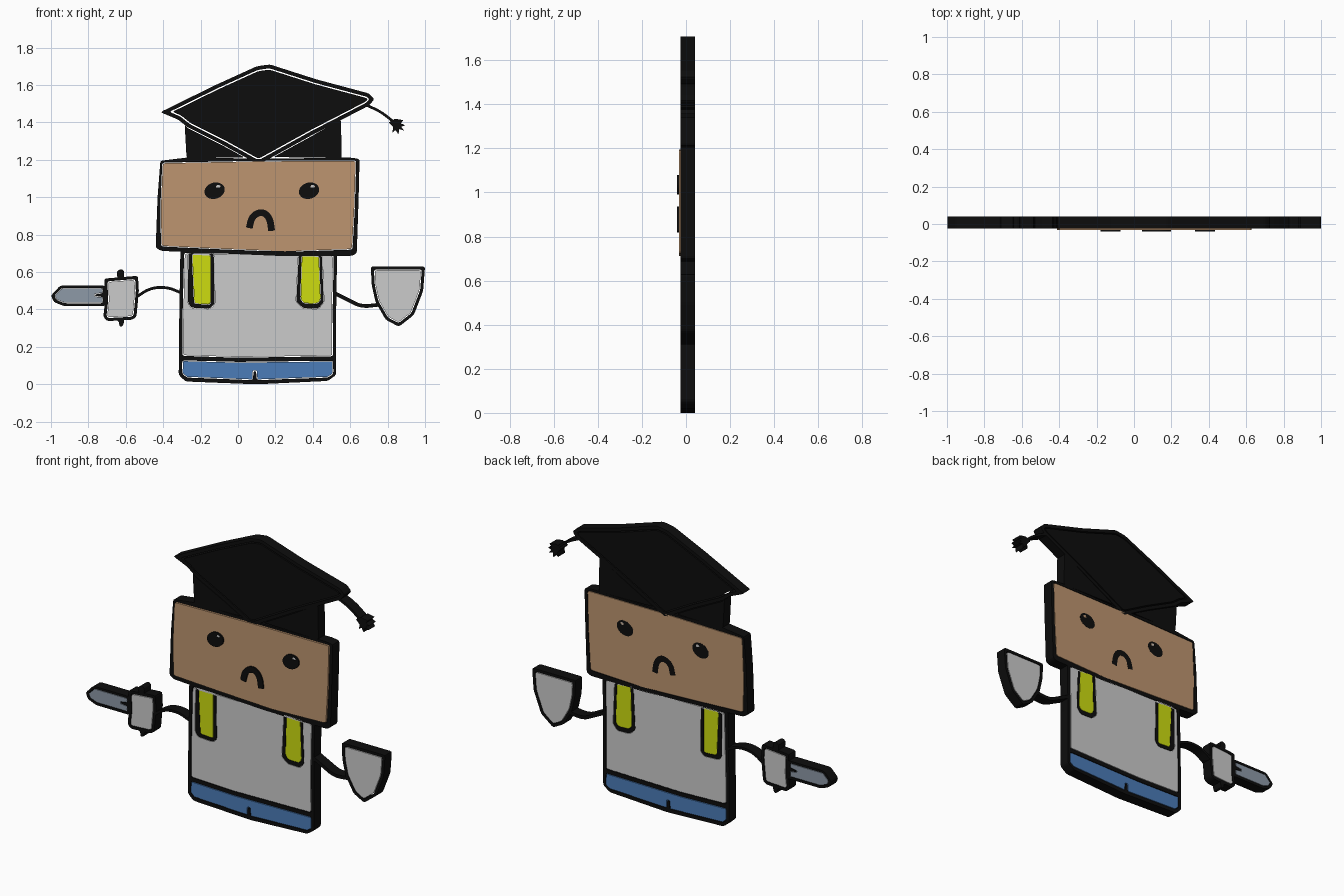
import bpy, math
from mathutils import Vector, Matrix

if "Cube" in bpy.data.objects:
    bpy.data.objects.remove(bpy.data.objects["Cube"])

FRONT, BACK = -0.025, 0.04


def mat(name, r, g, b):
    m = bpy.data.materials.new(name)
    m.diffuse_color = (r, g, b, 1)
    m.use_nodes = True
    m.node_tree.nodes["Principled BSDF"].inputs["Base Color"].default_value = m.diffuse_color
    return m


INK = mat("ink", .004, .004, .004)
TAN = mat("tan", .51, .30, .16)
LIME = mat("lime", .61, .72, .005)
BLUE = mat("blue", .07, .20, .48)
SLATE = mat("slate", .27, .32, .39)


def inset(pts, d):
    """Move every edge of a closed outline inwards by d."""
    p = [Vector(q) for q in pts]
    n = len(p)
    area = sum(p[i - 1].x * p[i].y - p[i].x * p[i - 1].y for i in range(n))
    s = 1 if area > 0 else -1
    out = []
    for i in range(n):
        a, b = (p[i] - p[i - 1]).normalized(), (p[(i + 1) % n] - p[i]).normalized()
        na, nb = Vector((-a.y, a.x)) * s, Vector((-b.y, b.x)) * s
        out.append(p[i] + (na + nb) * (d / max(.3, 1 + na.dot(nb))))
    return out


def rounded(pts, r):
    """Bevel the corners of a closed outline."""
    p = [Vector(q) for q in pts]
    out = []
    for i, c in enumerate(p):
        u, v = p[i - 1] - c, p[(i + 1) % len(p)] - c
        a = c + u.normalized() * min(r, u.length * .4)
        b = c + v.normalized() * min(r, v.length * .4)
        out += [a, (a + b + 2 * c) / 4, b]
    return out


def slab(name, loops, material=None, front=FRONT, back=BACK, r=.012):
    """Extrude outlines (nested loops become holes) between two depths."""
    cu = bpy.data.curves.new(name, 'CURVE')
    cu.dimensions, cu.fill_mode = '2D', 'BOTH'
    cu.extrude = (back - front) / 2
    for loop in loops:
        pts = rounded(loop, r)
        sp = cu.splines.new('POLY')
        sp.points.add(len(pts) - 1)
        for q, c in zip(sp.points, pts):
            q.co = (c[0], c[1], 0, 1)
        sp.use_cyclic_u = True
    tmp = bpy.data.objects.new(name + "_tmp", cu)
    bpy.context.collection.objects.link(tmp)
    dg = bpy.context.evaluated_depsgraph_get()
    me = bpy.data.meshes.new_from_object(tmp.evaluated_get(dg))
    bpy.data.objects.remove(tmp)
    me.transform(Matrix.Translation((0, (front + back) / 2, 0)) @ Matrix.Rotation(math.pi / 2, 4, 'X'))
    me.shade_flat()
    me.materials.clear()
    if material:
        me.materials.append(material)
    ob = bpy.data.objects.new(name, me)
    bpy.context.collection.objects.link(ob)
    return ob


def stroke(name, path, w, **kw):
    """Brush stroke of width w along a smoothed open path."""
    p = [Vector(q) for q in path]
    for _ in range(2):
        mid = []
        for a, b in zip(p, p[1:]):
            mid += [a.lerp(b, .25), a.lerp(b, .75)]
        p = [p[0]] + mid + [p[-1]]
    left, right = [], []
    for i, c in enumerate(p):
        t = (p[min(i + 1, len(p) - 1)] - p[max(i - 1, 0)]).normalized()
        nrm = Vector((-t.y, t.x)) * w / 2
        left.append(c + nrm)
        right.append(c - nrm)
    return slab(name, [left + right[::-1]], INK, **kw)


def inked(name, outer, w, material, gap=.004):
    """Outlined panel: ink border plus the panel inside it."""
    slab(name + "_outline", [outer, inset(outer, w)], INK)
    slab(name, [inset(outer, w + gap)], material)


# head: ink frame and raised face panel
head_outer = [(-.415, 1.195), (-.25, 1.215), (.1, 1.205), (.6, 1.212), (.65, 1.205), (.645, 1.0),
              (.635, .70), (.61, .687), (.25, .685), (-.1, .70), (-.41, .713), (-.44, .73), (-.43, 1.0)]
head_hole = [(-.405, 1.185), (.1, 1.195), (.632, 1.197), (.625, .95), (.612, .72),
             (.25, .708), (-.1, .722), (-.412, .737), (-.415, .95)]
slab("head_outline", [head_outer, head_hole], INK)
slab("face", [inset(head_hole, .003)], TAN, front=-.032)

# eyes with highlights, and mouth
for side, cx, tilt in (("left", -.125, .3), ("right", .38, .3)):
    eye = []
    for i in range(16):
        a = i * math.tau / 16
        x, z = .056 * math.cos(a), .044 * math.sin(a)
        eye.append((cx + x * math.cos(tilt) - z * math.sin(tilt),
                    1.035 + x * math.sin(tilt) + z * math.cos(tilt)))
    glint = [(cx + .005, 1.052), (cx + .03, 1.05), (cx + .032, 1.064), (cx + .012, 1.068)]
    slab(side + "_eye", [eye, glint], INK, front=-.04, back=.0405)
    slab(side + "_eye_glint", [inset(glint, .001)], None, front=-.037, r=.004)
stroke("mouth", [(.06, .835), (.075, .90), (.13, .925), (.17, .89), (.18, .82)], .036,
       front=-.04, back=.0405)

# body: frame with holes for shirt, straps and trousers
body_outer = [(-.308, .715), (-.315, .3), (-.317, .05), (-.28, .015), (.1, .0), (.48, .018),
              (.525, .05), (.525, .4), (.53, .71)]
shirt_hole = [(-.288, .703), (-.298, .3), (-.298, .152), (.0, .142), (.508, .15), (.506, .4), (.512, .69)]
trouser_hole = [(-.298, .128), (0, .12), (.508, .126), (.51, .055), (.48, .036), (.1, .022),
                (.097, .07), (.083, .07), (.08, .022), (-.275, .036), (-.3, .06)]
straps = {
    "left": ([(-.265, .701), (-.13, .699), (-.125, .43), (-.15, .405), (-.25, .41), (-.268, .44)],
             [(-.247, .698), (-.146, .696), (-.146, .425), (-.235, .43)]),
    "right": ([(.325, .694), (.448, .691), (.458, .44), (.43, .405), (.35, .407), (.312, .44)],
              [(.34, .691), (.434, .689), (.443, .45), (.425, .43), (.35, .432), (.333, .455)]),
}
loops = [body_outer, shirt_hole, trouser_hole]
for outer, hole in straps.values():
    loops += [outer, hole]
slab("body_outline", loops, INK)
slab("shirt", [inset(shirt_hole, .004)] + [inset(o, -.002) for o, _ in straps.values()])
slab("trousers", [inset(trouser_hole, .004)], BLUE, r=.004)
for side, (_, hole) in straps.items():
    slab(side + "_strap", [inset(hole, .002)], LIME)

# hat: board and the two visible sides of the cap
board = [(-.415, 1.455), (-.12, 1.60), (.10, 1.70), (.17, 1.71), (.42, 1.63), (.70, 1.555), (.73, 1.525),
         (.70, 1.49), (.40, 1.335), (.11, 1.175), (-.08, 1.28), (-.27, 1.375), (-.32, 1.415)]
inked("hat_board", board, .02, INK, gap=.007)
slab("hat_cap_left", [[(-.27, 1.37), (-.285, 1.39), (-.275, 1.21), (.035, 1.213), (-.08, 1.275)]], INK)
slab("hat_cap_right", [[(.19, 1.215), (.555, 1.21), (.55, 1.418), (.40, 1.33)]], INK)

# tassel
stroke("tassel_cord", [(.68, 1.495), (.76, 1.46), (.83, 1.405)], .014)
slab("tassel", [[(.805, 1.40), (.84, 1.42), (.885, 1.412), (.87, 1.395), (.895, 1.385), (.872, 1.377),
                 (.89, 1.355), (.862, 1.365), (.858, 1.335), (.842, 1.36), (.825, 1.345), (.83, 1.375)]],
     INK, r=.004)

# sword arm: arm, guard, knobs and blade
stroke("left_arm", [(-.545, .465), (-.47, .515), (-.38, .52), (-.305, .49)], .015)
inked("sword_guard", [(-.715, .565), (-.62, .573), (-.535, .58), (-.53, .5), (-.543, .36), (-.565, .345),
                      (-.70, .338), (-.72, .36), (-.71, .45)], .016, None)
slab("guard_knob_top", [[(-.645, .565), (-.648, .605), (-.625, .617), (-.608, .605), (-.61, .565)]], INK)
slab("guard_knob_bottom", [[(-.655, .345), (-.635, .335), (-.635, .31), (-.617, .308), (-.605, .348)]], INK)
blade_outer = [(-1.0, .475), (-.95, .528), (-.71, .528), (-.71, .418), (-.93, .418), (-.985, .44)]
blade_hole = [(-.983, .475), (-.943, .515), (-.722, .515), (-.722, .487), (-.765, .48), (-.765, .472),
              (-.722, .468), (-.722, .433), (-.925, .433), (-.97, .45)]
slab("blade_outline", [blade_outer, blade_hole], INK)
slab("blade", [inset(blade_hole, .003)], SLATE, r=.004)

# shield arm
stroke("right_arm", [(.52, .485), (.59, .45), (.66, .415), (.75, .425)], .02)
inked("shield", [(.71, .63), (1.0, .63), (.99, .5), (.94, .37), (.86, .308), (.79, .345), (.735, .44),
                 (.715, .53)], .016, None)
